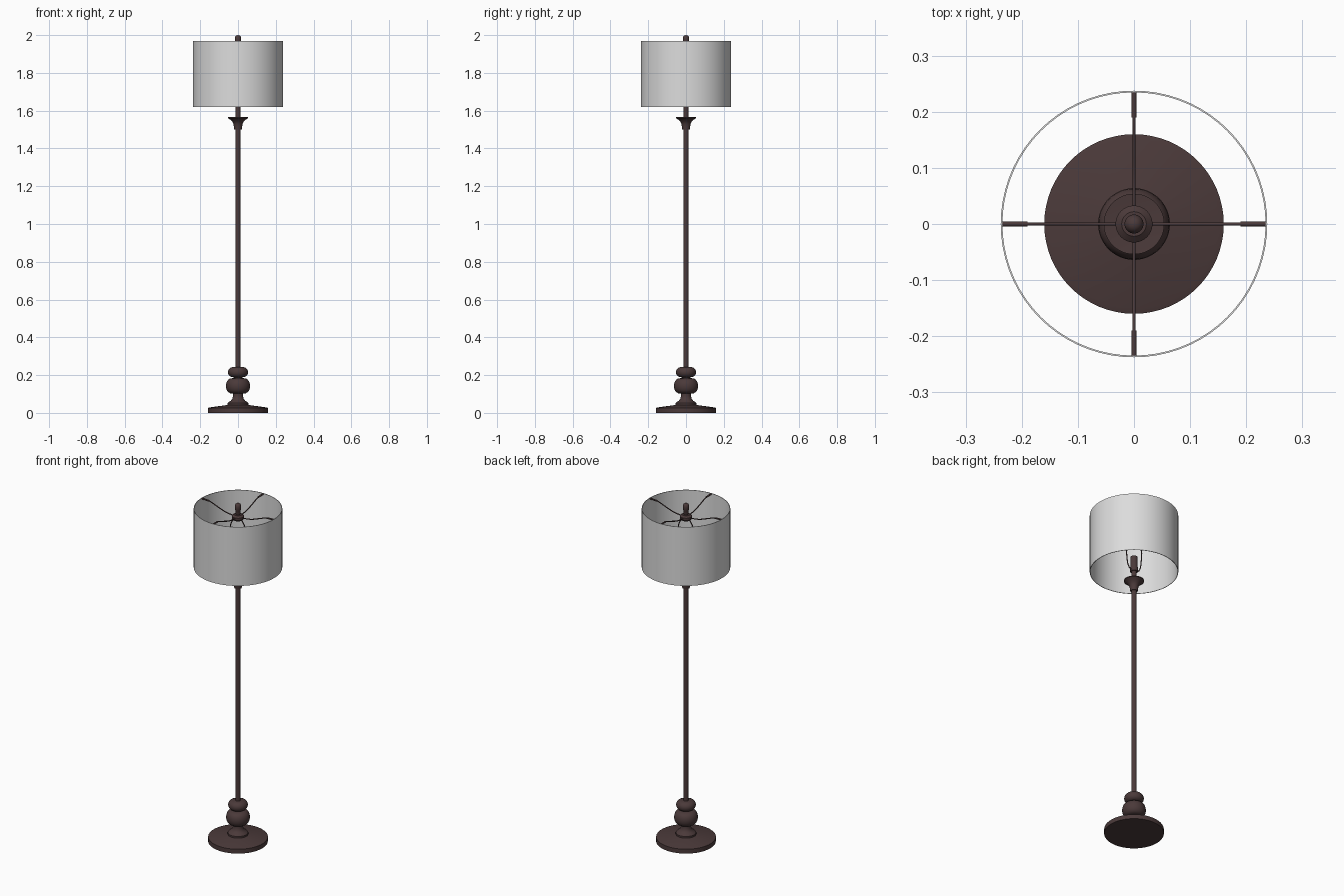
import bpy, bmesh, math
from mathutils import Matrix

if "Cube" in bpy.data.objects:
    bpy.data.objects.remove(bpy.data.objects["Cube"])


def material(name, rgb):
    m = bpy.data.materials.new(name)
    m.diffuse_color = (*rgb, 1)
    m.use_nodes = True
    m.node_tree.nodes["Principled BSDF"].inputs["Base Color"].default_value = m.diffuse_color
    return m


BRONZE = material("dark_bronze", (0.07, 0.042, 0.042))
FABRIC = material("pale_shade", (0.72, 0.72, 0.72))


def lathe(name, profile, mat, sides=48, closed=False):
    """Spin an (r, z) profile around the z axis."""
    bm = bmesh.new()
    vs = [bm.verts.new((r, 0, z)) for r, z in profile]
    pairs = list(zip(vs, vs[1:])) + ([(vs[-1], vs[0])] if closed else [])
    edges = [bm.edges.new(p) for p in pairs]
    bmesh.ops.spin(bm, geom=vs + edges, cent=(0, 0, 0), axis=(0, 0, 1),
                   angle=math.tau, steps=sides, use_duplicate=False)
    bmesh.ops.remove_doubles(bm, verts=bm.verts[:], dist=1e-5)
    bmesh.ops.recalc_face_normals(bm, faces=bm.faces[:])
    me = bpy.data.meshes.new(name)
    bm.to_mesh(me)
    bm.free()
    me.materials.append(mat)
    ob = bpy.data.objects.new(name, me)
    bpy.context.collection.objects.link(ob)
    bpy.ops.object.select_all(action='DESELECT')
    ob.select_set(True)
    bpy.context.view_layer.objects.active = ob
    bpy.ops.object.shade_smooth_by_angle(angle=math.radians(35))
    return ob


def bulge(r_neck, r_max, z0, z1, n=10):
    """Points of a rounded bead between two heights."""
    return [(r_neck + (r_max - r_neck) * math.sin(math.pi * i / n) ** 0.8,
             (z0 + z1) / 2 - (z1 - z0) / 2 * math.cos(math.pi * i / n))
            for i in range(n + 1)]


def wire(name, points, radius, turn=0):
    """Round smooth wire through (x, y, z) points, turned around z."""
    cu = bpy.data.curves.new(name, 'CURVE')
    cu.dimensions = '3D'
    cu.bevel_depth = radius
    cu.bevel_resolution = 2
    cu.resolution_u = 6
    cu.use_fill_caps = True
    sp = cu.splines.new('BEZIER')
    sp.bezier_points.add(len(points) - 1)
    for bp, p in zip(sp.bezier_points, points):
        bp.co = p
        bp.handle_left_type = bp.handle_right_type = 'AUTO'
    cu.materials.append(BRONZE)
    ob = bpy.data.objects.new(name, cu)
    ob.matrix_world = Matrix.Rotation(turn, 4, 'Z')
    bpy.context.collection.objects.link(ob)


# Round foot with a shallow cone and a raised collar
lathe("base", [(0, 0), (0.16, 0), (0.16, 0.026), (0.15, 0.029), (0.055, 0.042),
               (0.055, 0.052), (0.05, 0.058), (0.038, 0.064), (0.03, 0.075),
               (0.026, 0.09), (0.027, 0.104), (0, 0.104)], BRONZE, 64)

# Two turned beads above the foot
lathe("lower_bead", [(0, 0.102)] + bulge(0.028, 0.064, 0.102, 0.184) + [(0, 0.184)], BRONZE)
lathe("upper_bead", [(0, 0.182)] + bulge(0.02, 0.053, 0.188, 0.243) + [(0, 0.243)], BRONZE)
lathe("bead_neck", [(0, 0.175), (0.022, 0.175), (0.02, 0.2), (0, 0.2)], BRONZE)

# Pole and flared cup
lathe("pole", [(0, 0.23), (0.0145, 0.23), (0.0145, 1.51), (0, 1.51)], BRONZE, 32)
lathe("cup", [(0, 1.5), (0.02, 1.5), (0.022, 1.515), (0.024, 1.53), (0.03, 1.541),
              (0.042, 1.553), (0.054, 1.561), (0.054, 1.566), (0, 1.56)], BRONZE)

# Stem and lamp socket inside the shade
lathe("stem", [(0, 1.55), (0.014, 1.55), (0.014, 1.63), (0, 1.63)], BRONZE, 32)
lathe("socket", [(0, 1.62), (0.02, 1.62), (0.022, 1.635), (0.02, 1.65),
                 (0.02, 1.71), (0, 1.71)], BRONZE, 32)

# Harp loop carrying the shade
side = [(0.015, 1.625), (0.035, 1.64), (0.05, 1.7), (0.052, 1.8), (0.04, 1.88)]
wire("harp", [(-x, 0, z) for x, z in side] + [(0, 0, 1.915)]
     + [(x, 0, z) for x, z in reversed(side)], 0.003)

# Hub and finial
lathe("hub", [(0, 1.903), (0.026, 1.903), (0.033, 1.912), (0.033, 1.925),
              (0.022, 1.934), (0, 1.934)], BRONZE, 32)
lathe("finial", [(0, 1.93), (0.012, 1.93), (0.013, 1.955), (0.017, 1.963), (0.017, 1.982),
                 (0.0145, 1.992), (0.008, 1.998), (0, 2.0)], BRONZE, 32)

# Four curved spider arms with thicker ends at the rim
for i in range(4):
    a = i * math.pi / 2
    wire(f"spider_arm_{i + 1}", [(0.02, 0, 1.918), (0.08, 0, 1.925), (0.14, 0, 1.945),
                                 (0.19, 0, 1.962), (0.235, 0, 1.964)], 0.003, a)
    wire(f"arm_end_{i + 1}", [(0.19, 0, 1.962), (0.235, 0, 1.964)], 0.0045, a)

# Thin drum shade, open at both ends
lathe("shade", [(0.2375, 1.62), (0.2375, 1.968), (0.2345, 1.968), (0.2345, 1.62)],
      FABRIC, 72, closed=True)
